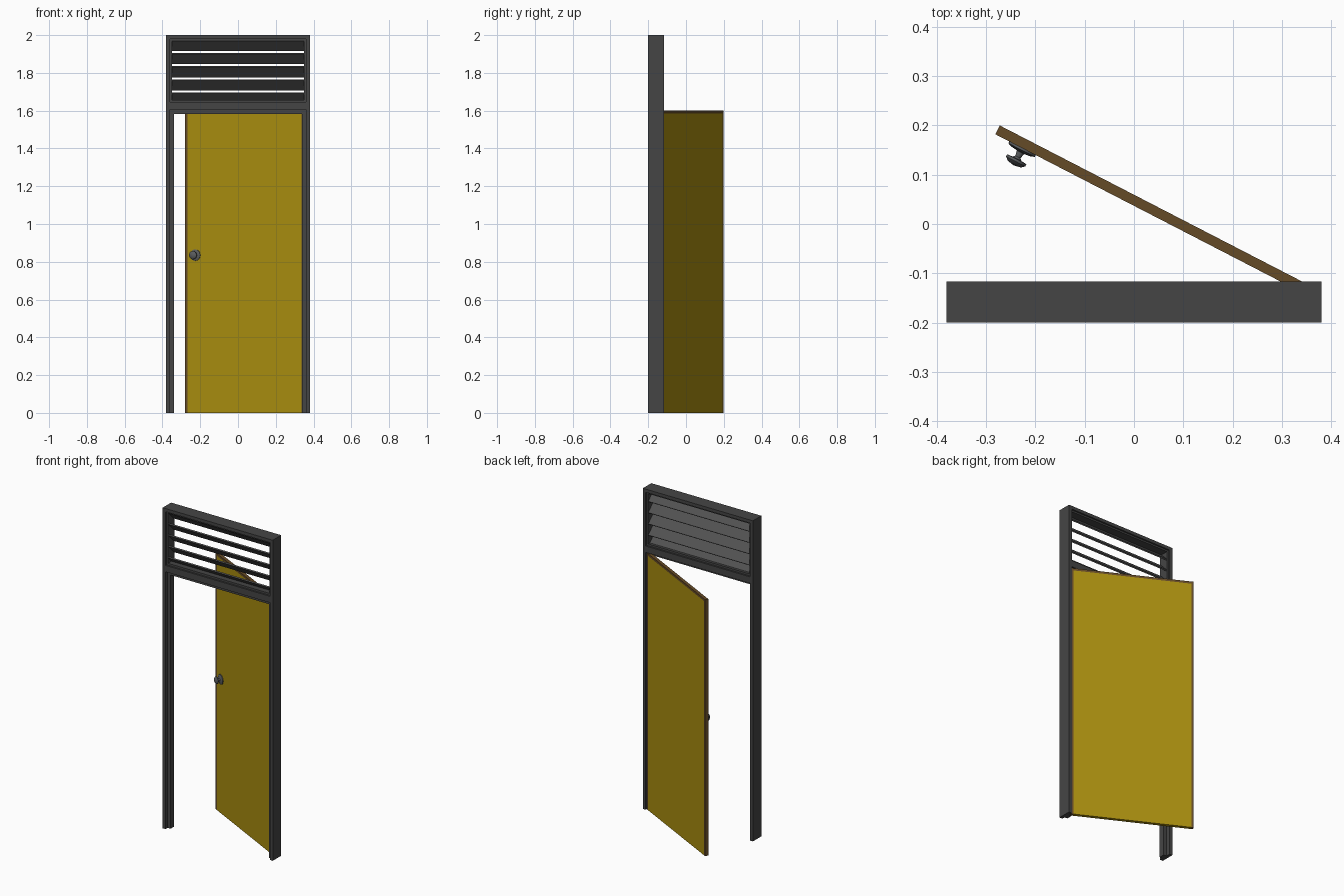
import bpy, bmesh, math
from mathutils import Matrix, Vector

if "Cube" in bpy.data.objects:
    bpy.data.objects.remove(bpy.data.objects["Cube"])


def material(name, rgb):
    m = bpy.data.materials.new(name)
    m.diffuse_color = (*rgb, 1)
    m.use_nodes = True
    m.node_tree.nodes["Principled BSDF"].inputs["Base Color"].default_value = m.diffuse_color
    return m


FRAME = material("dark grey frame", (0.06, 0.06, 0.06))
SLAT = material("grey slats", (0.085, 0.085, 0.085))
YELLOW = material("ochre panel", (0.40, 0.27, 0.005))
WOOD = material("brown edging", (0.13, 0.07, 0.02))
METAL = material("grey metal", (0.10, 0.105, 0.11))


def finish(name, bm, mat, matrix=None):
    bmesh.ops.recalc_face_normals(bm, faces=bm.faces)
    if matrix is not None:
        bm.transform(matrix)
    me = bpy.data.meshes.new(name)
    bm.to_mesh(me)
    bm.free()
    me.materials.append(mat)
    ob = bpy.data.objects.new(name, me)
    bpy.context.collection.objects.link(ob)
    return ob


def box(name, x, y, z, mat, matrix=None):
    bm = bmesh.new()
    bmesh.ops.create_cube(bm, size=1)
    for v in bm.verts:
        v.co = Vector([(r[0] + r[1]) / 2 + c * (r[1] - r[0]) for r, c in zip((x, y, z), v.co)])
    return finish(name, bm, mat, matrix)


FRONT, BACK = -0.20, -0.117
DEPTH = (FRONT, BACK)
STOP = (-0.18, -0.145)
LINING = (-0.19, -0.127)

# Frame: jambs with door stops and louvre lining on both sides
for side, s in (("left", -1), ("right", 1)):
    def span(a, b):
        return tuple(sorted((s * a, s * b)))
    box(side + "_jamb", span(0.36, 0.38), DEPTH, (0, 2), FRAME)
    box(side + "_door_stop", span(0.34, 0.36), STOP, (0, 1.605), FRAME)
    box(side + "_louvre_lining", span(0.35, 0.36), LINING, (1.645, 1.98), FRAME)

# Head, transom and their stops
box("head_rail", (-0.36, 0.36), DEPTH, (1.98, 2.0), FRAME)
box("transom", (-0.36, 0.36), DEPTH, (1.605, 1.645), FRAME)
box("transom_door_stop", (-0.34, 0.34), STOP, (1.583, 1.605), FRAME)
box("top_louvre_lining", (-0.35, 0.35), LINING, (1.97, 1.98), FRAME)
box("bottom_louvre_lining", (-0.35, 0.35), LINING, (1.645, 1.657), FRAME)

# Louvre slats, high at the front and low at the back
for i in range(5):
    place = Matrix.Translation((0, -0.1585, 1.666 + 0.07 * i)) @ Matrix.Rotation(math.radians(-45), 4, 'X')
    box(f"slat_{i + 1}", (-0.35, 0.35), (-0.0385, 0.0385), (-0.004, 0.004), SLAT, place)

# Door leaf, swung open on the right-hand hinge side
SWING = Matrix.Translation((0.359, -0.126, 0)) @ Matrix.Rotation(math.radians(-27.3), 4, 'Z')
W, H, T, E = 0.71, 1.60, 0.02, 0.014
box("door_panel", (-W + E, -E), (-T, 0), (0, H - E), YELLOW, SWING)
box("door_edge_free", (-W, -W + E), (-T, 0), (0, H), WOOD, SWING)
box("door_edge_hinge", (-E, 0), (-T, 0), (0, H), WOOD, SWING)
box("door_edge_top", (-W + E, -E), (-T, 0), (H - E, H), WOOD, SWING)

# Door knob: turned profile (radius, distance from door face)
profile = [(0, 0), (0.03, 0), (0.03, 0.004), (0.023, 0.007), (0.008, 0.009), (0.006, 0.020),
           (0.010, 0.024), (0.022, 0.025), (0.022, 0.030), (0.015, 0.036), (0, 0.039)]
bm = bmesh.new()
vs = [bm.verts.new((r, 0, h)) for r, h in profile]
edges = [bm.edges.new(p) for p in zip(vs, vs[1:])]
bmesh.ops.spin(bm, geom=vs + edges, cent=(0, 0, 0), axis=(0, 0, 1), angle=2 * math.pi, steps=24)
bmesh.ops.remove_doubles(bm, verts=bm.verts, dist=0.0001)
knob = finish("door_knob", bm, METAL,
              SWING @ Matrix.Translation((-W + 0.062, -T, 0.835)) @ Matrix.Rotation(math.radians(90), 4, 'X'))
bpy.context.view_layer.objects.active = knob
knob.select_set(True)
bpy.ops.object.shade_smooth_by_angle(angle=math.radians(40))
